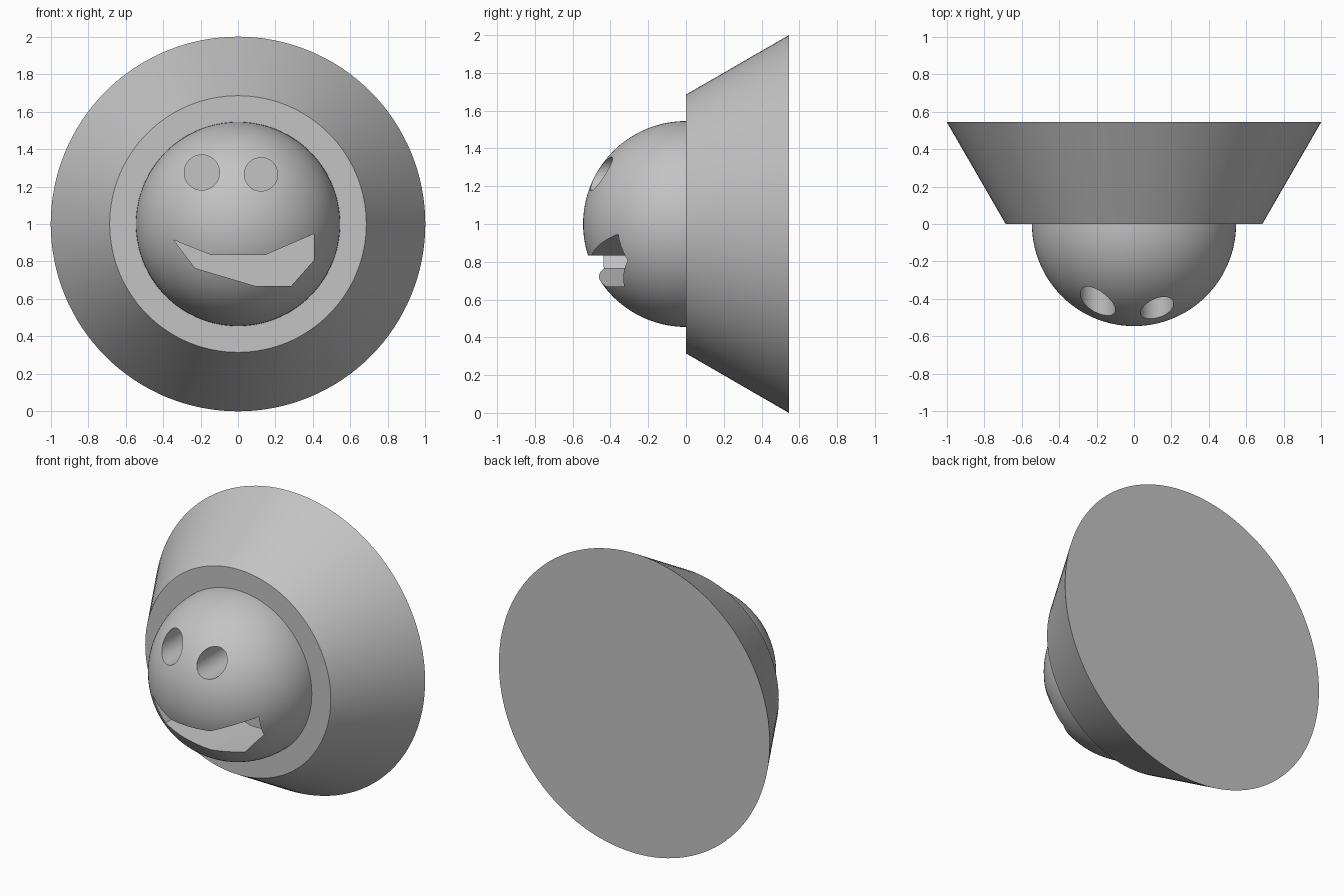
import bpy, bmesh, math
from mathutils import Matrix, Vector

old = bpy.data.objects.get("Cube")
if old:
    bpy.data.objects.remove(old, do_unlink=True)

DOME_R = 0.545
CENTRE = Vector((0, 0, 1))
FACE_FRONT = Matrix.Rotation(math.radians(90), 4, 'X')  # local +z becomes -y

grey = bpy.data.materials.new("plain grey")
grey.use_nodes = True
colour = (0.55, 0.55, 0.55, 1)
grey.diffuse_color = colour
grey.node_tree.nodes["Principled BSDF"].inputs["Base Color"].default_value = colour


def add_object(name, bm):
    bmesh.ops.recalc_face_normals(bm, faces=bm.faces)
    mesh = bpy.data.meshes.new(name)
    bm.to_mesh(mesh)
    bm.free()
    mesh.materials.append(grey)
    obj = bpy.data.objects.new(name, mesh)
    bpy.context.collection.objects.link(obj)
    return obj


def cutter(name, outline):
    """Prism through the dome front from an (x, z) outline."""
    bm = bmesh.new()
    face = bm.faces.new([bm.verts.new((x, -0.8, z)) for x, z in outline])
    extruded = bmesh.ops.extrude_face_region(bm, geom=[face])["geom"]
    verts = [v for v in extruded if isinstance(v, bmesh.types.BMVert)]
    bmesh.ops.translate(bm, verts=verts, vec=(0, 0.9, 0))
    obj = add_object(name, bm)
    obj.hide_render = True
    return obj


def circle(x, z, r, n=48):
    return [(x + r * math.cos(math.tau * i / n), z + r * math.sin(math.tau * i / n))
            for i in range(n)]


def smooth(obj):
    bpy.ops.object.select_all(action='DESELECT')
    obj.select_set(True)
    bpy.context.view_layer.objects.active = obj
    bpy.ops.object.shade_smooth_by_angle(angle=math.radians(30))


# Flared base, wide at the back
bm = bmesh.new()
bmesh.ops.create_cone(bm, cap_ends=True, segments=128, radius1=1, radius2=0.685,
                      depth=DOME_R,
                      matrix=Matrix.Translation(CENTRE + Vector((0, DOME_R / 2, 0))) @ FACE_FRONT)
base = add_object("flared_base", bm)
smooth(base)

# Half dome on the front
bm = bmesh.new()
bmesh.ops.create_uvsphere(bm, u_segments=128, v_segments=64, radius=DOME_R,
                          matrix=Matrix.Translation(CENTRE) @ FACE_FRONT)
cut = bmesh.ops.bisect_plane(bm, geom=bm.verts[:] + bm.edges[:] + bm.faces[:],
                             plane_co=CENTRE, plane_no=(0, 1, 0), clear_outer=True)
rim = [e for e in bm.edges if e.is_boundary]
bmesh.ops.holes_fill(bm, edges=rim)
dome = add_object("dome", bm)

# Eye and mouth recesses, sunk to the front of the base
mouth = [(-0.342, 0.914), (-0.144, 0.834), (0.144, 0.834), (0.406, 0.947),
         (0.406, 0.807), (0.283, 0.668), (0.096, 0.668), (-0.23, 0.765)]
cutters = [cutter("right_eye_cutter", circle(-0.193, 1.275, 0.094)),
           cutter("left_eye_cutter", circle(0.123, 1.265, 0.089)),
           cutter("mouth_cutter", mouth)]
for c in cutters:
    mod = dome.modifiers.new(c.name, 'BOOLEAN')
    mod.operation = 'DIFFERENCE'
    mod.solver = 'EXACT'
    mod.object = c
bpy.context.view_layer.update()
carved = bpy.data.meshes.new_from_object(
    dome.evaluated_get(bpy.context.evaluated_depsgraph_get()))
dome.modifiers.clear()
dome.data = carved
for c in cutters:
    bpy.data.objects.remove(c, do_unlink=True)

# Drop the hidden back of the dome where it meets the base
bm = bmesh.new()
bm.from_mesh(carved)
back = [f for f in bm.faces if all(abs(v.co.y) < 0.001 for v in f.verts)]
bmesh.ops.delete(bm, geom=back, context='FACES')
bm.to_mesh(carved)
bm.free()
smooth(dome)
